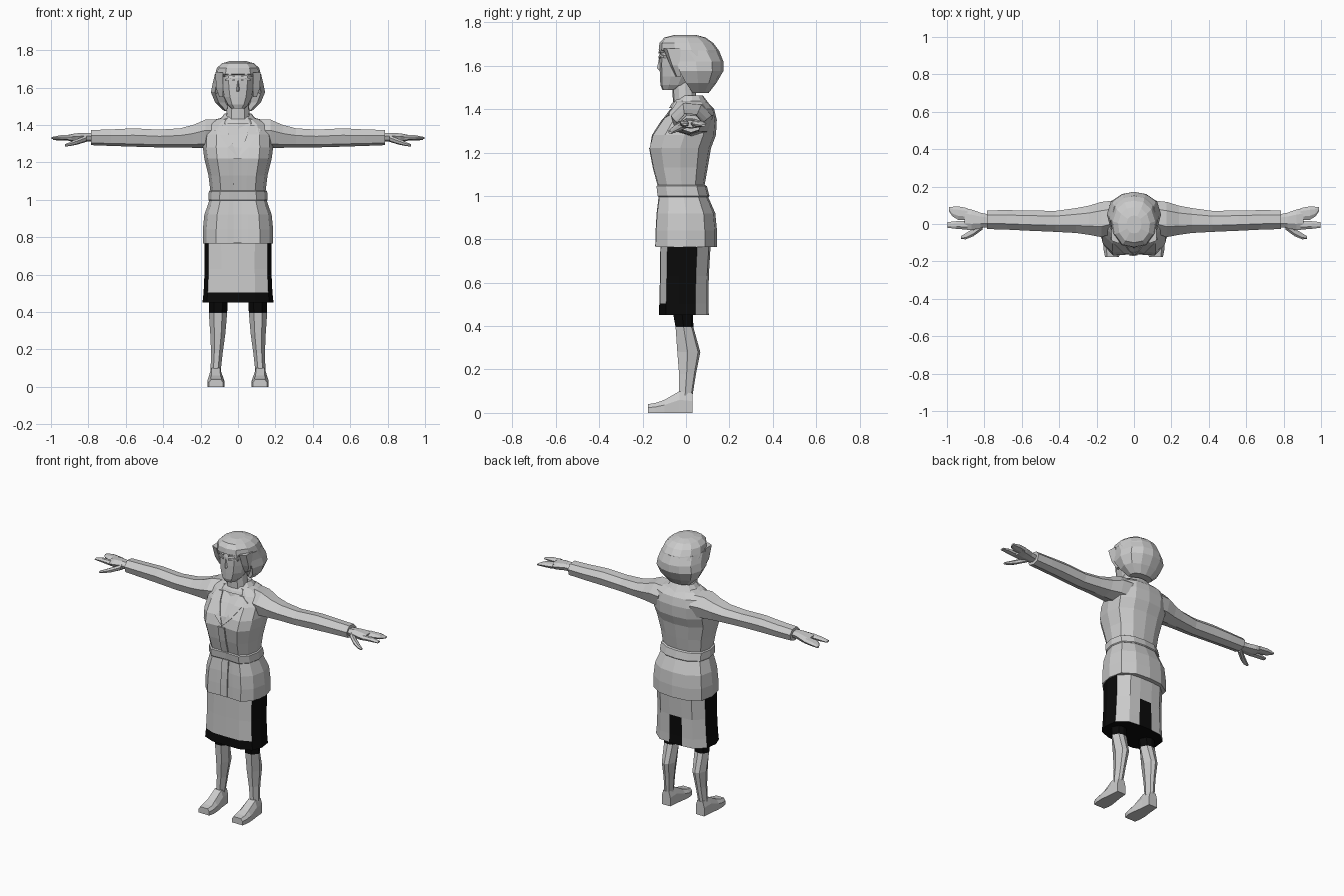
import bpy, bmesh, math
from mathutils import Vector
from mathutils.bvhtree import BVHTree


def material(name, v):
    m = bpy.data.materials.new(name)
    m.diffuse_color = (v, v, v, 1)
    return m


GREY = material("light grey", 0.6)
BLACK = material("black", 0.003)


def finish(name, bm, black=None):
    """Make an object; faces whose centre passes the black rule get black."""
    bmesh.ops.recalc_face_normals(bm, faces=bm.faces)
    for f in bm.faces:
        f.material_index = int(bool(black and black(f.calc_center_median(), f)))
    me = bpy.data.meshes.new(name)
    bm.to_mesh(me)
    bm.free()
    me.materials.append(GREY)
    me.materials.append(BLACK)
    ob = bpy.data.objects.new(name, me)
    bpy.context.collection.objects.link(ob)
    return ob


def loft(name, rings, caps=True, black=None):
    bm = bmesh.new()
    vs = [[bm.verts.new(p) for p in r] for r in rings]
    n = len(vs[0])
    for a, b in zip(vs, vs[1:]):
        for i in range(n):
            j = (i + 1) % n
            bm.faces.new((a[i], a[j], b[j], b[i]))
    if caps:
        bm.faces.new(vs[0])
        bm.faces.new(vs[-1])
    return finish(name, bm, black)


def full(half):
    """Mirror a half outline that runs from front centre to back centre."""
    return half + [(-x, y) for x, y in half[-2:0:-1]]


BODY = full([(0, -.94), (.3, -.98), (.62, -1), (.9, -.62), (1, 0),
             (.9, .6), (.5, .93), (0, 1)])
ROUND = full([(0, -1), (.55, -.9), (.92, -.45), (1, 0.1), (.82, .62), (.45, .92), (0, 1)])


def stack(shape, rows):
    """Rows are height, half width, front y, back y."""
    out = []
    for z, w, f, b in rows:
        c, h = (f + b) / 2, (b - f) / 2
        out.append([(x * w, c + y * h, z) for x, y in shape])
    return out


# Jacket
jacket = loft("jacket", stack(BODY, [
    (.765, .188, -.14, .143), (.84, .188, -.138, .143), (.92, .18, -.133, .135),
    (1.0, .152, -.122, .10), (1.05, .148, -.128, .086), (1.13, .158, -.15, .10),
    (1.22, .18, -.168, .115), (1.28, .188, -.152, .138), (1.35, .185, -.105, .142),
    (1.40, .165, -.065, .13), (1.43, .12, -.045, .10), (1.445, .06, -.045, .07)]))
deps = bpy.context.evaluated_depsgraph_get()
surface = BVHTree.FromObject(jacket, deps)

# Belt and buckle
loft("belt", stack(BODY, [(.995, .154, -.126, .104), (1.0, .159, -.131, .108),
                          (1.045, .156, -.136, .096), (1.05, .149, -.129, .088)]))


def plate(name, cells):
    """Thin cloth panels laid on the jacket front; cells hold (x, z) corners."""
    bm = bmesh.new()
    for cell in cells:
        top, low = [], []
        for x, z in cell:
            hit = surface.ray_cast(Vector((x, -1, z)), Vector((0, 1, 0)))[0]
            y = hit.y if hit else -.05
            top.append(bm.verts.new((x, y - .008, z)))
            low.append(bm.verts.new((x, y + .001, z)))
        bm.faces.new(top)
        for i in range(len(top)):
            j = (i + 1) % len(top)
            bm.faces.new((top[i], top[j], low[j], low[i]))
    bmesh.ops.remove_doubles(bm, verts=bm.verts, dist=.0005)
    return finish(name, bm)


# Front closing strip
zs = [.768, .84, .92, .997]
zs2 = [1.05, 1.13, 1.22]
plate("front_strip", [[(-.025, a), (.02, a), (.02, b), (-.025, b)]
                      for s in (zs, zs2) for a, b in zip(s, s[1:])])

for side, s in (("left", 1), ("right", -1)):
    # Lapels
    plate(side + "_lapel", [
        [(0, 1.225), (s * .055, 1.28), (s * .03, 1.30)],
        [(s * .055, 1.28), (s * .10, 1.35), (s * .05, 1.35), (s * .03, 1.30)],
        [(s * .10, 1.35), (s * .125, 1.372), (s * .085, 1.40), (s * .06, 1.40), (s * .05, 1.35)]])

    # Sleeves: x, low z, high z, front y, back y
    def limb(rows):
        out = []
        for x, a, b, f, k in rows:
            c, h, m, d = (a + b) / 2, (b - a) / 2, (f + k) / 2, (k - f) / 2
            out.append([(s * x, m + d * u, c + h * v) for u, v in
                        ((-1, .25), (-.75, -.7), (0, -1), (.75, -.7), (1, .25), (.5, .9), (-.4, 1))])
        return out

    loft(side + "_sleeve", limb([
        (.11, 1.27, 1.43, -.05, .125), (.175, 1.275, 1.428, -.07, .118),
        (.24, 1.278, 1.40, -.058, .098), (.31, 1.28, 1.382, -.048, .085),
        (.42, 1.28, 1.375, -.042, .07), (.56, 1.284, 1.382, -.036, .072),
        (.68, 1.288, 1.376, -.03, .074), (.785, 1.292, 1.373, -.027, .073)]))

    # Hand, fingers and thumb
    loft(side + "_palm", limb([
        (.77, 1.312, 1.355, -.015, .05), (.82, 1.312, 1.358, -.022, .06),
        (.87, 1.31, 1.355, -.032, .078), (.905, 1.314, 1.348, -.03, .084)]))
    loft(side + "_index_finger", limb([
        (.89, 1.318, 1.348, -.03, .015), (.95, 1.322, 1.345, -.026, .015),
        (.998, 1.325, 1.335, -.02, .01)]))
    loft(side + "_fingers", limb([
        (.89, 1.316, 1.348, .02, .085), (.94, 1.318, 1.345, .022, .094),
        (.97, 1.318, 1.338, .04, .092), (.99, 1.32, 1.33, .07, .09)]))
    loft(side + "_thumb", limb([
        (.81, 1.31, 1.345, -.03, .015), (.86, 1.295, 1.325, -.066, -.025),
        (.90, 1.287, 1.308, -.082, -.05), (.925, 1.285, 1.297, -.08, -.065)]))

    # Leg: z, centre x, half width, front y, back y
    rings = []
    for z, c, w, f, b in ((.70, .09, .06, -.07, .05), (.46, .105, .05, -.06, .032),
                          (.395, .107, .049, -.048, .034), (.28, .108, .04, -.04, .066),
                          (.18, .113, .031, -.032, .046), (.08, .12, .027, -.032, .03)):
        m, d = (f + b) / 2, (b - f) / 2
        rings.append([(s * (c + w * u), m + d * v, z) for u, v in
                      ((-.45, -1), (.45, -1), (1, -.1), (.6, .8), (0, 1), (-.6, .8), (-1, -.1))])
    loft(side + "_leg", rings, black=lambda c, f: c.z > .4)

    # Foot: y, inner x, outer x, height
    loft(side + "_foot", [
        [(s * a, y, 0), (s * b, y, 0), (s * b, y, h * .6),
         (s * (b - t), y, h), (s * (a + t), y, h), (s * a, y, h * .6)]
        for y, a, b, h, t in ((.03, .09, .15, .09, .01), (-.03, .085, .155, .1, .012),
                              (-.10, .074, .163, .06, .02), (-.14, .072, .162, .046, .015),
                              (-.176, .08, .155, .04, .012))])

    # Ears
    loft(side + "_ear", [[(s * x, -.015 + r * math.cos(t), 1.60 + 1.5 * r * math.sin(t))
                          for t in [k * math.pi / 3 for k in range(6)]]
                         for x, r in ((.08, .02), (.118, .024))])

    # Eyebrows and eyelids
    for part, z, t in (("eyebrow", 1.665, .004), ("eyelid", 1.643, .005)):
        loft(f"{side}_{part}", [[(s * x, y, zz - t), (s * x, y, zz + t),
                                 (s * x, y + .012, zz + t), (s * x, y + .012, zz - t)]
                                for x, y, zz in ((.018, -.127, z - .004), (.045, -.120, z + .004),
                                                 (.07, -.103, z - .003))])

# Skirt: black side panels, front hem band and back slit
HALF = [(0, -1), (.5, -.98), (.88, -.72), (1, -.2), (.95, .47), (.62, .93), (.24, 1), (0, 1)]


def skirt_black(c, f):
    panel = abs(c.x) > .155 and -.10 < c.y < .06
    slit = c.y > .07 and abs(c.x) < .04 and c.z < .63
    hem = c.z < .505 and c.y < 0
    return panel or slit or hem or abs(f.normal.z) > .9


loft("skirt", stack(full(HALF), [
    (.45, .19, -.125, .105), (.505, .184, -.123, .104), (.63, .178, -.12, .105),
    (.80, .18, -.118, .115)]), black=skirt_black)

# Neck and collar
loft("neck", stack(ROUND, [(1.36, .085, -.08, .07), (1.43, .066, -.06, .05), (1.54, .055, -.065, .04)]))
loft("collar", stack(ROUND, [(1.405, .118, -.078, .115), (1.42, .108, -.07, .11),
                             (1.462, .07, -.035, .078), (1.44, .062, -.03, .068)]), caps=False)

# Face
loft("head", stack(ROUND, [
    (1.487, .035, -.108, -.03), (1.51, .058, -.118, .03), (1.55, .078, -.12, .06),
    (1.60, .088, -.122, .08), (1.65, .094, -.122, .09), (1.70, .09, -.11, .09)]))
loft("nose", [[(-w, -.112, z), (0, -.118 - d, z), (w, -.112, z)]
              for z, w, d in ((1.578, .014, .006), (1.588, .014, .016), (1.645, .007, .004))])

# Hair: crown and the fuller part behind the face
loft("hair_crown", stack(ROUND, [
    (1.645, .125, -.075, .155), (1.672, .122, -.126, .15), (1.705, .113, -.122, .125),
    (1.73, .085, -.10, .09), (1.742, .04, -.05, .045)]))
loft("hair_back", stack(full([(0, -.6), (.55, -.6), (.85, -1), (1, -.2), (.85, .5), (.45, .88), (0, 1)]), [
    (1.475, .075, .03, .105), (1.52, .122, 0, .14), (1.575, .145, -.03, .172),
    (1.62, .136, -.04, .172), (1.67, .124, -.085, .152)]))
# Side locks
for side, s in (("left", 1), ("right", -1)):
    loft(side + "_lock", [[(s * .08, y - d, z), (s * w, y - d * .6, z),
                           (s * w, y + d, z), (s * .08, y + d, z)]
                          for z, y, w, d in ((1.55, -.035, .10, .012), (1.60, -.05, .118, .022),
                                             (1.68, -.065, .12, .04))])
